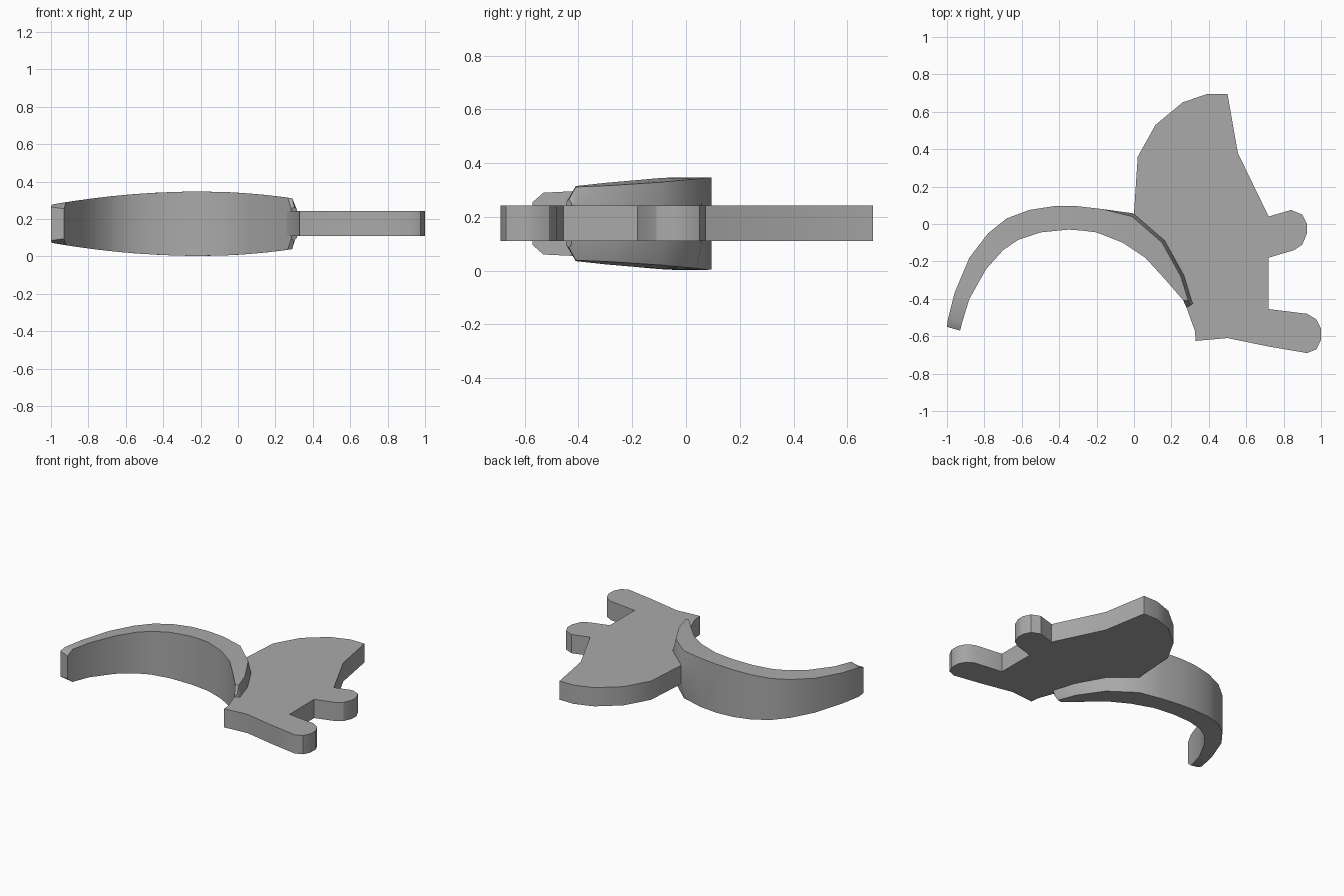
import bpy, bmesh, math

cube = bpy.data.objects.get("Cube")
if cube:
    bpy.data.objects.remove(cube, do_unlink=True)

MID_Z = 0.175

grey = bpy.data.materials.new("plain grey")
grey.use_nodes = True
grey.diffuse_color = (0.4, 0.4, 0.4, 1)
grey.node_tree.nodes["Principled BSDF"].inputs["Base Color"].default_value = (0.4, 0.4, 0.4, 1)


def finish(bm, name):
    """Turn the bmesh into a smooth-shaded object with sharp edges kept."""
    bmesh.ops.recalc_face_normals(bm, faces=bm.faces)
    mesh = bpy.data.meshes.new(name)
    bm.to_mesh(mesh)
    bm.free()
    mesh.materials.append(grey)
    obj = bpy.data.objects.new(name, mesh)
    bpy.context.collection.objects.link(obj)
    bpy.ops.object.select_all(action="DESELECT")
    obj.select_set(True)
    bpy.context.view_layer.objects.active = obj
    bpy.ops.object.shade_smooth_by_angle(angle=math.radians(32))
    return obj


def extruded_plate(name, outline, low, high):
    """Flat plate with the given plan outline."""
    bm = bmesh.new()
    face = bm.faces.new([bm.verts.new((x, y, low)) for x, y in outline])
    top = bmesh.ops.extrude_face_region(bm, geom=[face], use_keep_orig=True)["geom"]
    moved = [v for v in top if isinstance(v, bmesh.types.BMVert)]
    bmesh.ops.translate(bm, verts=moved, vec=(0, 0, high - low))
    return finish(bm, name)


def half_height(x):
    """Half the band height, tallest a little left of the middle."""
    return 0.172 - (0.11 if x < -0.2 else 0.15) * (x + 0.2) ** 2


def curved_band(name, outer, inner):
    """Loft a band between two plan curves, flared where it meets the plate."""
    bm = bmesh.new()
    rings = []
    last = len(outer) - 1
    for i, ((ox, oy), (ix, iy)) in enumerate(zip(outer, inner)):
        tip = i in (0, last)
        h_out = 0.09 if tip else half_height(ox)
        h_in = 0.08 if tip else half_height(ix)
        # outward flare of the outer wall on the plate side
        length = math.hypot(ox - ix, oy - iy)
        flare = 0.018 if ox > -0.1 else 0
        fx = ox + (ox - ix) / length * flare
        fy = oy + (oy - iy) / length * flare
        section = [(ix, iy, h_in), (ox, oy, h_out), (fx, fy, 0.075),
                   (fx, fy, -0.075), (ox, oy, -h_out), (ix, iy, -h_in)]
        rings.append([bm.verts.new((x, y, MID_Z + z)) for x, y, z in section])
    for a, b in zip(rings, rings[1:]):
        for k in range(len(a)):
            n = (k + 1) % len(a)
            bm.faces.new((a[k], a[n], b[n], b[k]))
    bm.faces.new(rings[0])
    bm.faces.new(rings[-1])
    return finish(bm, name)


# Side plate: rear fin, two rounded prongs, then the edge hidden by the band
fin = [(0, .06), (.02, .36), (.115, .53), (.26, .65), (.39, .695), (.5, .695),
       (.555, .38), (.72, .04)]
rear_prong = [(.84, .075), (.9, .05), (.925, 0), (.925, -.05), (.9, -.11),
              (.855, -.14), (.72, -.18)]
front_prong = [(.72, -.455), (.925, -.48), (.975, -.51), (1, -.56), (1, -.62),
               (.975, -.67), (.925, -.69), (.72, -.655), (.5, -.61)]
band_side = [(.33, -.625), (.325, -.57), (.28, -.445), (.23, -.34), (.1, -.16), (-.01, 0)]
extruded_plate("side_plate", fin + rear_prong + front_prong + band_side, 0.11, 0.242)

# Open curved band
outer_curve = [(-1, -.55), (-.995, -.51), (-.96, -.37), (-.88, -.18), (-.78, -.05),
               (-.68, .03), (-.56, .075), (-.43, .095), (-.3, .095), (-.17, .08),
               (-.01, .04), (.15, -.1), (.25, -.28), (.29, -.41), (.3, -.435)]
inner_curve = [(-.93, -.57), (-.92, -.53), (-.88, -.4), (-.79, -.24), (-.7, -.14),
               (-.62, -.085), (-.5, -.045), (-.35, -.03), (-.28, -.035), (-.2, -.045),
               (-.06, -.1), (.06, -.18), (.17, -.3), (.265, -.41), (.285, -.445)]
curved_band("curved_band", outer_curve, inner_curve)
